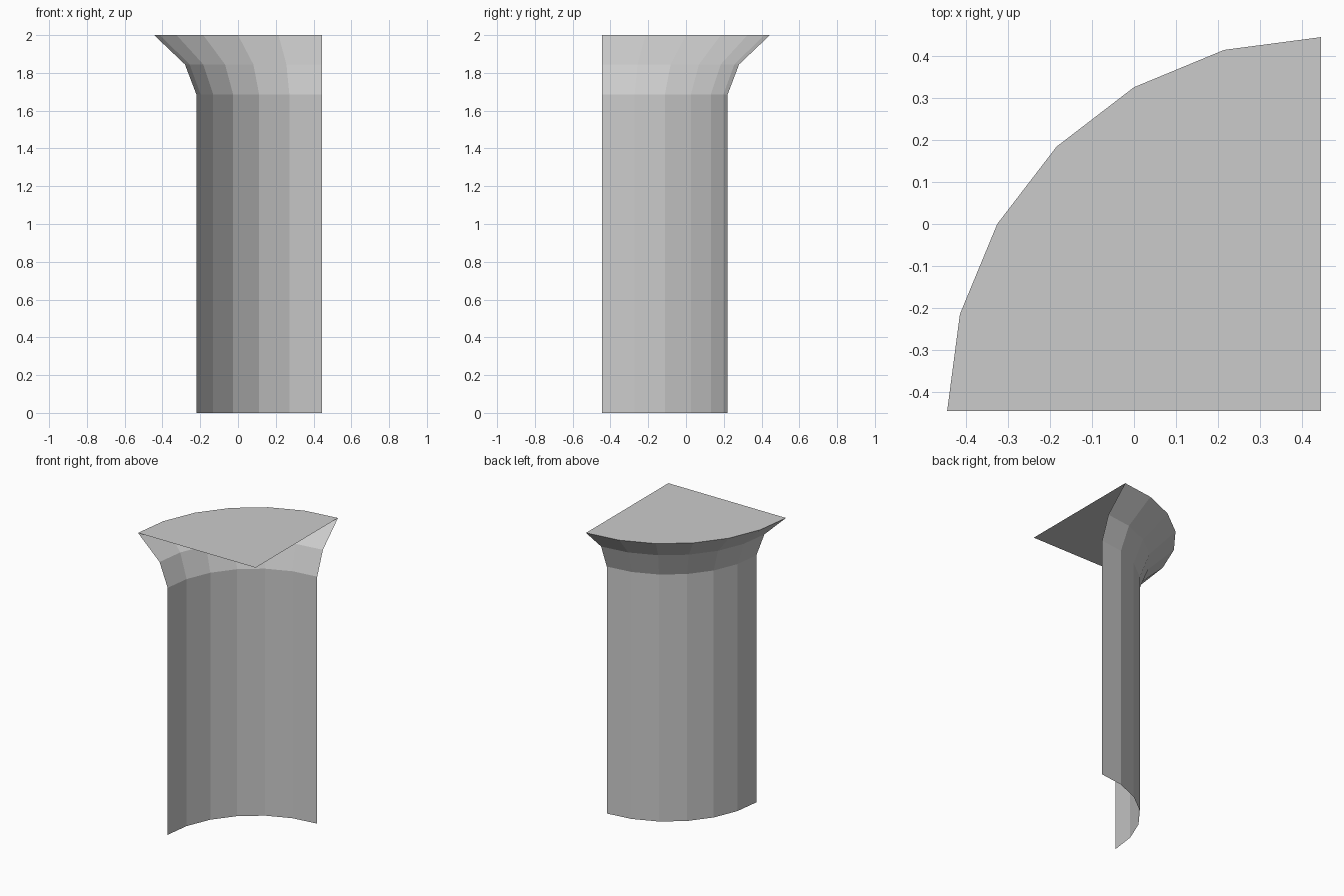
import bpy
import bmesh
import math
from mathutils import Vector

cube = bpy.data.objects.get("Cube")
if cube:
    bpy.data.objects.remove(cube, do_unlink=True)

HALF = 0.444                      # half the footprint
AXIS = Vector((HALF, -HALF, 0))   # centre line of the quarter column
SEGMENTS = 6

stone = bpy.data.materials.new("plain grey")
stone.use_nodes = True
grey = (0.6, 0.6, 0.6, 1)
stone.diffuse_color = grey
stone.node_tree.nodes["Principled BSDF"].inputs["Base Color"].default_value = grey


def ring(bm, radius, z):
    """Quarter arc of vertices from the left edge round to the back edge."""
    verts = []
    for i in range(SEGMENTS + 1):
        a = math.pi - math.pi / 2 * i / SEGMENTS
        verts.append(bm.verts.new(AXIS + Vector((radius * math.cos(a), radius * math.sin(a), z))))
    return verts


def finish(name, bm):
    mesh = bpy.data.meshes.new(name)
    bm.to_mesh(mesh)
    bm.free()
    mesh.materials.append(stone)
    obj = bpy.data.objects.new(name, mesh)
    bpy.context.collection.objects.link(obj)


def quarter_shell(name, profile):
    """Open quarter-turn sheet, faces pointing away from the axis."""
    bm = bmesh.new()
    rings = [ring(bm, r, z) for r, z in profile]
    for low, high in zip(rings, rings[1:]):
        for i in range(SEGMENTS):
            bm.faces.new((low[i + 1], low[i], high[i], high[i + 1]))
    finish(name, bm)


# Straight shaft, open at the bottom and on the two cut sides
quarter_shell("column_shaft", [(0.664, 0), (0.664, 1.685)])

# Flared capital in two slopes
quarter_shell("flared_capital", [(0.664, 1.685), (0.725, 1.845), (2 * HALF, 2)])

# Flat quarter-disc top
bm = bmesh.new()
rim = ring(bm, 2 * HALF, 2)
corner = bm.verts.new(AXIS + Vector((0, 0, 2)))
top = bm.faces.new([corner] + rim[::-1])
top.normal_update()
if top.normal.z < 0:
    top.normal_flip()
finish("top_slab", bm)
